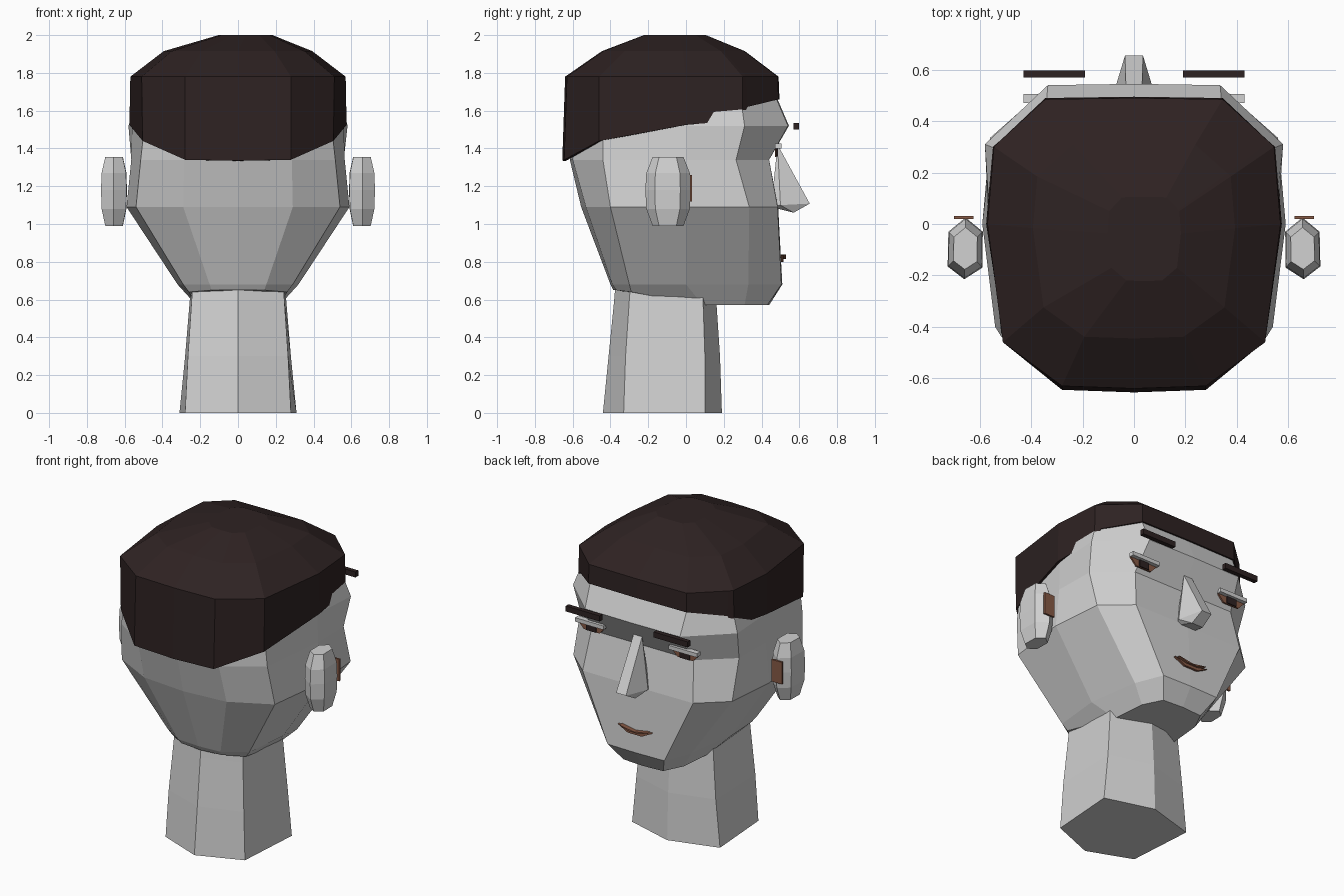
import bpy, bmesh, math

if "Cube" in bpy.data.objects:
    bpy.data.objects.remove(bpy.data.objects["Cube"])


def material(name, rgb):
    m = bpy.data.materials.new(name)
    m.diffuse_color = (*rgb, 1)
    m.use_nodes = True
    m.node_tree.nodes["Principled BSDF"].inputs["Base Color"].default_value = m.diffuse_color
    return m


SKIN = material("pale grey", (0.64, 0.64, 0.64))
HAIR = material("dark brown", (0.027, 0.016, 0.016))
BROWN = material("warm brown", (0.24, 0.10, 0.06))


def finish(bm, name, mat):
    bmesh.ops.recalc_face_normals(bm, faces=bm.faces)
    me = bpy.data.meshes.new(name)
    bm.to_mesh(me)
    bm.free()
    me.materials.append(mat)
    ob = bpy.data.objects.new(name, me)
    bpy.context.collection.objects.link(ob)
    return ob


def mirror_ring(half):
    """Close a half outline whose first and last points lie on x = 0."""
    return half + [(-x, y, z) for x, y, z in half[-2:0:-1]]


def level(pts, z):
    return [(x, y, z) for x, y in pts]


def loft(name, rings, mat, cap_start=True, cap_end=True):
    bm = bmesh.new()
    rows = [[bm.verts.new(p) for p in r] for r in rings]
    n = len(rows[0])
    for a, b in zip(rows, rows[1:]):
        for i in range(n):
            j = (i + 1) % n
            bm.faces.new((a[i], a[j], b[j], b[i]))
    if cap_start:
        bm.faces.new(rows[0])
    if cap_end:
        bm.faces.new(rows[-1])
    return finish(bm, name, mat)


def box(name, x, y, z, mat):
    corners = [(x[0], y[0]), (x[1], y[0]), (x[1], y[1]), (x[0], y[1])]
    return loft(name, [level(corners, z[0]), level(corners, z[1])], mat)


def plate(name, outline, y0, y1, mat):
    return loft(name, [[(x, y, z) for x, z in outline] for y in (y0, y1)], mat)


# Head: outlines from jaw to crown, each from face centre round to the nape
jaw = [(0, .44, .57), (.14, .43, .57), (.20, .31, .57), (.22, .09, .57),
       (.26, -.29, .64), (.14, -.37, .65), (0, -.385, .65)]
chin = [(0, .51), (.20, .505), (.27, .33), (.32, 0), (.29, -.30), (.15, -.39), (0, -.40)]
cheek = [(0, .488), (.39, .485), (.56, .335), (.59, 0), (.54, -.40), (.29, -.53), (0, -.555)]
eyes = [(0, .44), (.36, .44), (.56, .265), (.565, 0), (.515, -.44), (.285, -.60), (0, -.615)]
brow = [(0, .545), (.335, .54), (.58, .31), (.56, 0), (.495, -.44), (.275, -.60), (0, -.62)]
temple = [(0, .485), (.34, .48), (.53, .29), (.545, 0), (.485, -.44), (.27, -.60), (0, -.62)]
head = [jaw, level(chin, .68), level(cheek, 1.09), level(eyes, 1.34), level(brow, 1.52),
        level(temple, 1.66), [(x * .93, y * .93, 1.77) for x, y in temple],
        [(x * .6, y * .6 - .02, 1.88) for x, y in temple]]
loft("head", [mirror_ring(r) for r in head], SKIN)

# Neck: tapering hexagonal column
neck = [[(0, .19), (.31, .10), (.28, -.33), (0, -.44)],
        [(0, .18), (.28, .10), (.265, -.32), (0, -.41)],
        [(0, .16), (.255, .09), (.245, -.30), (0, -.38)],
        [(0, .155), (.25, .08), (.24, -.29), (0, -.37)]]
loft("neck", [mirror_ring(level(r, z)) for r, z in zip(neck, (0, .30, .60, .72))], SKIN)

# Hair cap: hairline low at the nape, stepping up at the temples
hairline = [(0, .495, 1.66), (.345, .49, 1.66), (.52, .325, 1.62), (.55, .30, 1.55),
            (.575, 0, 1.525), (.505, -.46, 1.44), (.28, -.645, 1.34), (0, -.655, 1.335)]
side = [(0, .49), (.345, .485), (.525, .32), (.545, .30), (.57, 0), (.51, -.46),
        (.28, -.63), (0, -.64)]
hair = [mirror_ring(hairline), mirror_ring(level(side, 1.78)),
        mirror_ring([(x * .69, (y + .08) * .67 - .07, 1.915) for x, y in side])]
hair.append([(x * .25 + .04, (y + .08) * .29 - .06, 2.0) for x, y, z in hair[1]])
cap = loft("hair", hair, HAIR, cap_start=False)
solid = cap.modifiers.new("thickness", "SOLIDIFY")
solid.thickness = .02
solid.offset = -1

# Nose: wedge hull
bm = bmesh.new()
for s in (-1, 1):
    for x, y, z in ((.03, .485, 1.42), (.035, .655, 1.108), (.082, .50, 1.10),
                    (.04, .57, 1.06), (.06, .45, 1.09)):
        bm.verts.new((s * x, y, z))
bmesh.ops.convex_hull(bm, input=bm.verts)
finish(bm, "nose", SKIN)

# Mouth: shallow crescent with a small upper lip
plate("mouth", [(-.12, .835), (-.05, .818), (.05, .818), (.12, .835), (.05, .798), (-.05, .798)],
      .49, .517, BROWN)
plate("upper_lip", [(-.10, .838), (-.04, .828), (0, .822), (.04, .828), (.10, .838),
                    (.04, .816), (-.04, .816)], .50, .53, BROWN)

# Paired features
ear_plan = [(.655, .025), (.722, -.03), (.725, -.165), (.66, -.215), (.59, -.17), (.588, -.03)]
for s, label in ((1, "right"), (-1, "left")):
    rings = [[(s * (.655 + (x - .655) * k), -.095 + (y + .095) * k, z) for x, y in ear_plan]
             for z, k in ((.99, .68), (1.08, .96), (1.18, 1), (1.27, .96), (1.355, .68))]
    loft(label + "_ear", rings, SKIN)
    box(label + "_inner_ear", (s * .625, s * .70), (.02, .032), (1.12, 1.26), BROWN)
    box(label + "_brow", (s * .19, s * .43), (.57, .598), (1.50, 1.535), HAIR)
    box(label + "_eyelid", (s * .23, s * .43), (.47, .505), (1.40, 1.425), SKIN)
    plate(label + "_eye", [(s * (.33 + x), z) for x, z in
                           ((-.10, 1.402), (.10, 1.402), (.055, 1.355), (-.055, 1.355))],
          .47, .48, BROWN)
    box(label + "_pupil", (s * .295, s * .365), (.478, .487), (1.357, 1.402), HAIR)
